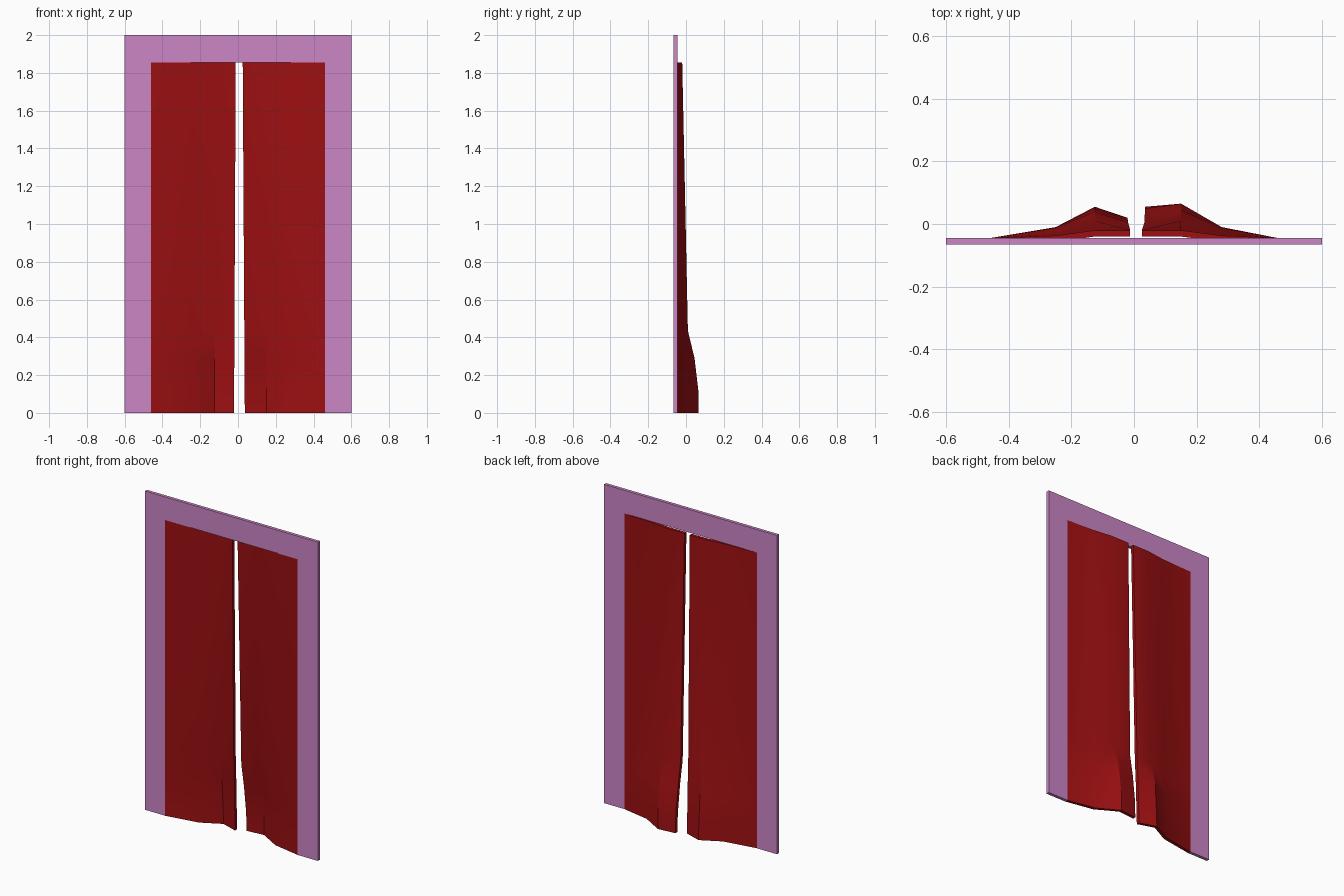
import bpy, bmesh, math

cube = bpy.data.objects.get("Cube")
if cube:
    bpy.data.objects.remove(cube, do_unlink=True)

FRONT, THICK = -0.065, 0.02
HALF_OPEN, OPEN_TOP = 0.46, 1.855


def material(name, color):
    m = bpy.data.materials.new(name)
    m.use_nodes = True
    m.diffuse_color = color
    m.node_tree.nodes["Principled BSDF"].inputs["Base Color"].default_value = color
    return m


pink = material("pink frame", (0.60, 0.24, 0.56, 1))
red = material("deep red cloth", (0.34, 0.005, 0.006, 1))


def extruded(name, verts, faces, mat):
    """Give a front sheet its thickness along y."""
    me = bpy.data.meshes.new(name)
    me.from_pydata(verts, [], faces)
    bm = bmesh.new()
    bm.from_mesh(me)
    res = bmesh.ops.extrude_face_region(bm, geom=bm.faces[:], use_keep_orig=True)
    moved = [g for g in res["geom"] if isinstance(g, bmesh.types.BMVert)]
    bmesh.ops.translate(bm, verts=moved, vec=(0, THICK, 0))
    bmesh.ops.recalc_face_normals(bm, faces=bm.faces[:])
    bm.to_mesh(me)
    bm.free()
    me.materials.append(mat)
    ob = bpy.data.objects.new(name, me)
    bpy.context.collection.objects.link(ob)
    return ob


# Door surround: one outline, open at the bottom
outline = [(-0.6, 0), (-HALF_OPEN, 0), (-HALF_OPEN, OPEN_TOP), (HALF_OPEN, OPEN_TOP),
           (HALF_OPEN, 0), (0.6, 0), (0.6, 2), (-0.6, 2)]
extruded("door_frame", [(x, FRONT, z) for x, z in outline], [range(len(outline))], pink)


# Cloth panels: rows from floor to top, bulge per fold from outside to inside
HEIGHTS = (0, 0.12, 0.29, 0.435, OPEN_TOP)


def curtain(name, folds, inner_low, inner_high, bulges):
    verts = []
    for z, row in zip(HEIGHTS, bulges):
        inner = inner_low + (inner_high - inner_low) * z / OPEN_TOP
        for x, bulge in zip((*folds, inner), (0, *row)):
            verts.append((x, FRONT + bulge, z))
    n = len(folds) + 1
    faces = [(r * n + c, r * n + c + 1, (r + 1) * n + c + 1, (r + 1) * n + c)
             for r in range(len(HEIGHTS) - 1) for c in range(n - 1)]
    ob = extruded(name, verts, faces, red)
    bpy.ops.object.select_all(action="DESELECT")
    ob.select_set(True)
    bpy.context.view_layer.objects.active = ob
    bpy.ops.object.shade_smooth_by_angle(angle=math.radians(25))


curtain("right_curtain", (-HALF_OPEN, -0.25, -0.125), -0.021, -0.012,
        [(0.035, 0.1, 0.065), (0.035, 0.095, 0.062), (0.033, 0.085, 0.057),
         (0.015, 0.055, 0.05), (0.008, 0.025, 0.025)])
curtain("left_curtain", (HALF_OPEN, 0.28, 0.15), 0.036, 0.025,
        [(0.035, 0.11, 0.1), (0.035, 0.11, 0.095), (0.033, 0.09, 0.075),
         (0.015, 0.055, 0.05), (0.008, 0.025, 0.025)])
